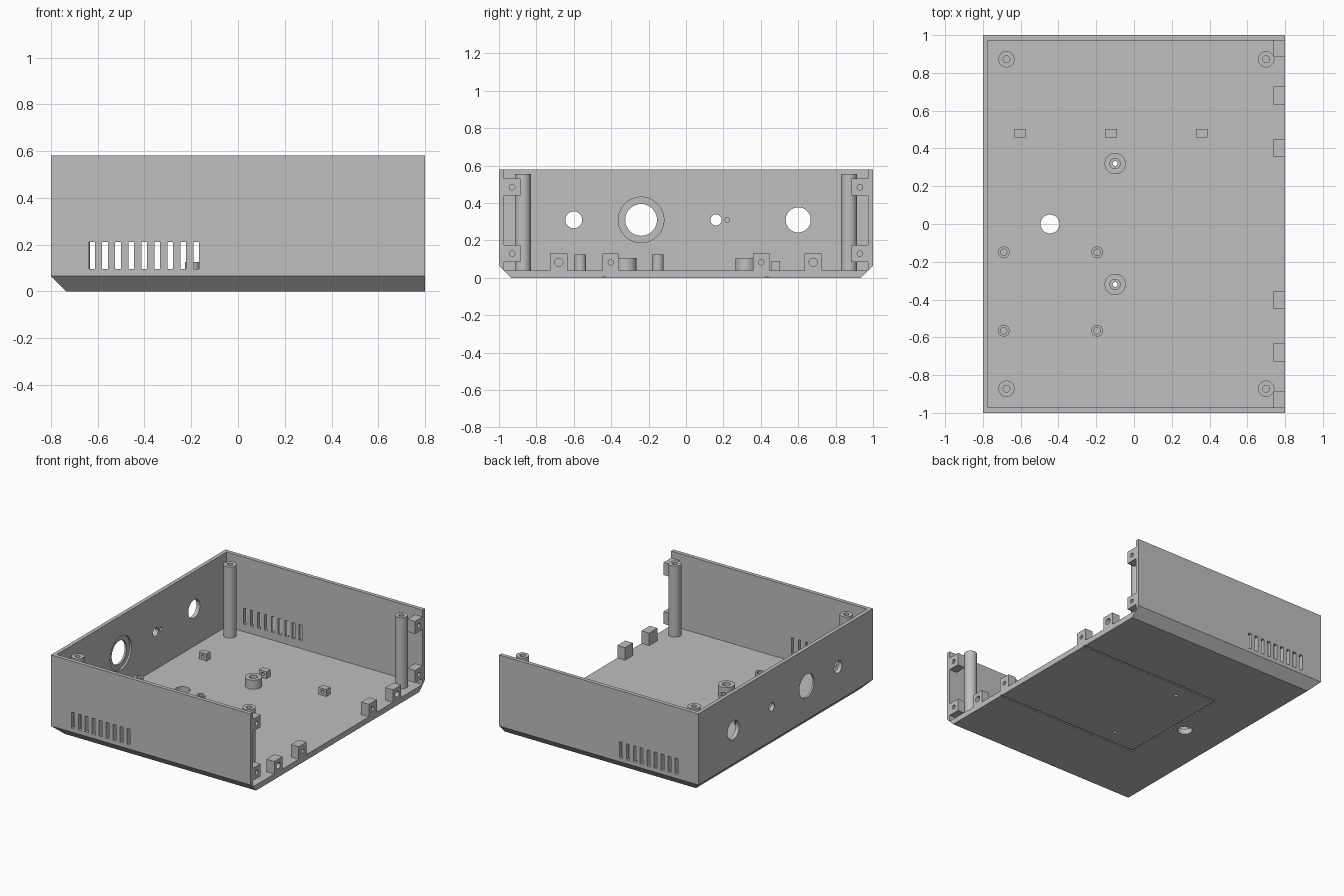
import bpy, bmesh, math
from mathutils import Matrix, Vector

cube = bpy.data.objects.get("Cube")
if cube:
    bpy.data.objects.remove(cube, do_unlink=True)

grey = bpy.data.materials.new("plain grey")
grey.use_nodes = True
colour = (0.52, 0.52, 0.52, 1)
grey.diffuse_color = colour
grey.node_tree.nodes["Principled BSDF"].inputs["Base Color"].default_value = colour
parts = []

LEFT, RIGHT, HALF_Y, TOP = -0.8, 0.8, 1.0, 0.58
WALL, FLOOR, CHAMFER = 0.028, 0.04, 0.065


def finish(name, bm):
    bmesh.ops.recalc_face_normals(bm, faces=bm.faces)
    mesh = bpy.data.meshes.new(name)
    bm.to_mesh(mesh)
    bm.free()
    mesh.materials.append(grey)
    ob = bpy.data.objects.new(name, mesh)
    bpy.context.collection.objects.link(ob)
    return ob


def box(name, x, y, z):
    bm = bmesh.new()
    bmesh.ops.create_cube(bm, size=1)
    for v in bm.verts:
        v.co = [(lo + hi) / 2 + c * (hi - lo) for c, (lo, hi) in zip(v.co, (x, y, z))]
    return finish(name, bm)


def rod(centre, radius, length, axis):
    bm = bmesh.new()
    turn = Vector((0, 0, 1)).rotation_difference(Vector(axis)).to_matrix().to_4x4()
    bmesh.ops.create_cone(bm, cap_ends=True, segments=40, radius1=radius, radius2=radius,
                          depth=length, matrix=Matrix.Translation(centre) @ turn)
    return finish("cutter", bm)


def cut(ob, cutter):
    cutter.hide_render = True
    mod = ob.modifiers.new("cut", "BOOLEAN")
    mod.operation, mod.solver, mod.object = "DIFFERENCE", "EXACT", cutter
    bpy.context.view_layer.objects.active = ob
    bpy.ops.object.modifier_apply(modifier=mod.name)
    bpy.data.objects.remove(cutter, do_unlink=True)


def lathe(name, x, y, profile, steps=40):
    bm = bmesh.new()
    verts = [bm.verts.new((r, 0, z)) for r, z in profile]
    edges = [bm.edges.new(pair) for pair in zip(verts, verts[1:])]
    bmesh.ops.spin(bm, geom=verts + edges, cent=(0, 0, 0), axis=(0, 0, 1),
                   angle=math.tau, steps=steps)
    bmesh.ops.remove_doubles(bm, verts=bm.verts, dist=1e-4)
    bmesh.ops.translate(bm, vec=(x, y, 0), verts=bm.verts)
    parts.append(finish(name, bm))


# Shell: a block with three chamfered bottom edges, hollowed and open at the top and one side
bm = bmesh.new()
rings = []
for inset, z in ((CHAMFER, 0), (0, CHAMFER), (0, TOP)):
    x0, y1 = LEFT + inset, HALF_Y - inset
    rings.append([bm.verts.new((x, y, z)) for x, y in
                  ((x0, -y1), (RIGHT, -y1), (RIGHT, y1), (x0, y1))])
bm.faces.new(rings[0])
bm.faces.new(rings[-1])
for low, high in zip(rings, rings[1:]):
    for i in (0, 2, 3):
        j = (i + 1) % 4
        bm.faces.new((low[i], low[j], high[j], high[i]))
bm.faces.new([r[1] for r in rings] + [r[2] for r in reversed(rings)])
shell = finish("case_shell", bm)
parts.append(shell)
inner_y = HALF_Y - WALL
cut(shell, box("cutter", (LEFT + WALL, 1), (-inner_y, inner_y), (FLOOR, 1)))

# Vent slots through the front and back walls
for i in range(9):
    x = -0.624 + i * 0.0557
    cut(shell, box("cutter", (x - 0.0125, x + 0.0125), (-1.1, 1.1), (0.095, 0.21)))

# Connector holes in the left wall, with a counterbore and a blind pilot hole inside
for y, r in ((-0.6, 0.045), (-0.24, 0.085), (0.16, 0.03), (0.6, 0.067)):
    cut(shell, rod((LEFT, y, 0.31), r, 0.2, (1, 0, 0)))
for y, r in ((-0.24, 0.122), (0.22, 0.013)):
    cut(shell, rod((LEFT + WALL, y, 0.31), r, 0.028, (1, 0, 0)))

# Floor holes
for x, y, r in ((-0.445, 0, 0.05), (-0.1, 0.32, 0.013), (-0.1, -0.32, 0.013)):
    cut(shell, rod((x, y, 0), r, 0.2, (0, 0, 1)))

# Shallow groove outlining a panel on the underside
for x, y in (((-0.36, 0.9), (-0.443, -0.43)), ((-0.36, 0.9), (0.425, 0.438)),
             ((-0.36, -0.347), (-0.436, 0.432))):
    cut(shell, box("cutter", x, y, (-0.05, 0.008)))

# Corner screw posts
for x in (-0.675, 0.7):
    for y in (-0.872, 0.872):
        lathe("corner_post", x, y, ((0.043, 0.03), (0.043, 0.555), (0.018, 0.555),
                                    (0.018, 0.35), (0, 0.35)))

# Counterbored standoffs in the middle of the floor
for y in (-0.32, 0.32):
    lathe("floor_standoff", -0.1, y, ((0.056, 0.03), (0.056, 0.105), (0.027, 0.105),
                                      (0.027, 0.04), (0.013, 0.04), (0.013, 0.03)))

# Board pegs
for x in (-0.69, -0.195):
    for y in (-0.15, -0.565):
        lathe("board_peg", x, y, ((0.031, 0.03), (0.031, 0.125), (0.017, 0.125),
                                  (0.017, 0.05), (0, 0.05)))

# Cable tie blocks
for x in (-0.603, -0.122, 0.358):
    block = box("cable_block", (x - 0.031, x + 0.031), (0.457, 0.502), (0.035, 0.09))
    cut(block, rod((x, 0.48, 0.066), 0.012, 0.2, (0, 1, 0)))
    parts.append(block)

# Panel mounting tabs along the open side: on the floor and on both walls
for side in (-1, 1):
    tabs = [("floor_tab", 0.402, 0.045, 0.083, 0.048, 0.014),
            ("floor_tab", 0.68, 0.047, 0.083, 0.048, 0.022),
            ("wall_tab", 0.93, 0.045, 0.485, 0.045, 0.015),
            ("wall_tab", 0.93, 0.045, 0.13, 0.045, 0.015)]
    for name, y, half_y, z, half_z, r in tabs:
        y *= side
        tab = box(name, (0.738, RIGHT), (y - half_y, y + half_y), (z - half_z, z + half_z))
        cut(tab, rod((RIGHT, y, z), r, 0.08, (1, 0, 0)))
        parts.append(tab)

# Smooth round walls, keep hard edges
bpy.ops.object.select_all(action="DESELECT")
for ob in parts:
    ob.select_set(True)
bpy.context.view_layer.objects.active = shell
bpy.ops.object.shade_smooth_by_angle(angle=math.radians(30))
